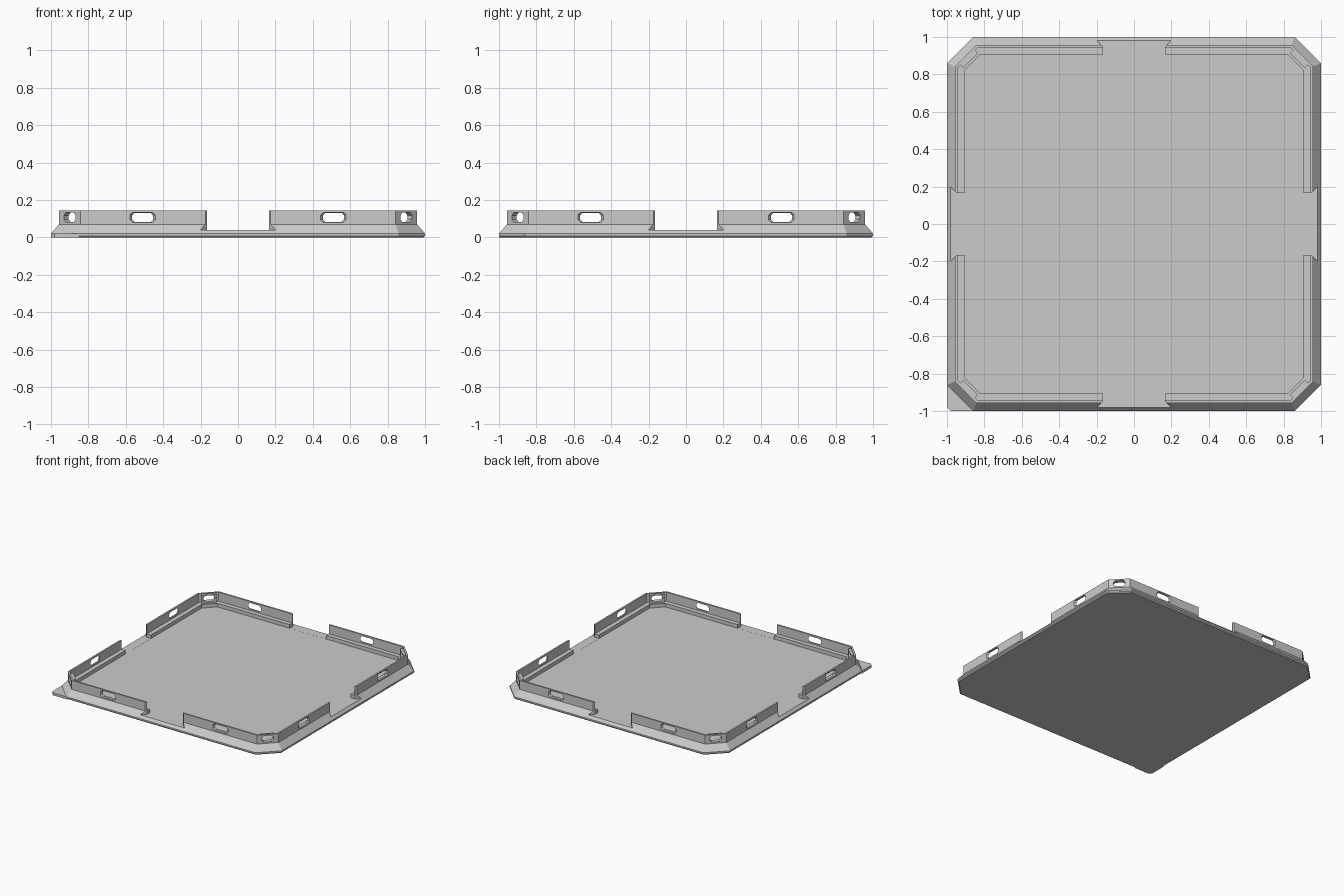
import bpy, bmesh, math
from mathutils import Matrix

if "Cube" in bpy.data.objects:
    bpy.data.objects.remove(bpy.data.objects["Cube"], do_unlink=True)

grey = bpy.data.materials.new("light grey")
grey.use_nodes = True
GREY = (0.6, 0.6, 0.6, 1)
grey.diffuse_color = GREY
grey.node_tree.nodes["Principled BSDF"].inputs["Base Color"].default_value = GREY

FLOOR, LEDGE, TOP = 0.04, 0.07, 0.143


def loft(name, rings, matrix=Matrix(), helper=False):
    """Skin a stack of equal-length point rings and cap both ends."""
    bm = bmesh.new()
    rows = [[bm.verts.new(p) for p in ring] for ring in rings]
    count = len(rows[0])
    for low, high in zip(rows, rows[1:]):
        for i in range(count):
            j = (i + 1) % count
            bm.faces.new((low[i], low[j], high[j], high[i]))
    bm.faces.new(rows[0][::-1])
    bm.faces.new(rows[-1])
    bm.transform(matrix)
    bmesh.ops.recalc_face_normals(bm, faces=bm.faces)
    mesh = bpy.data.meshes.new(name)
    bm.to_mesh(mesh)
    bm.free()
    obj = bpy.data.objects.new(name, mesh)
    bpy.context.collection.objects.link(obj)
    mesh.materials.append(grey)
    if helper:
        obj.hide_render = True
        obj.hide_viewport = True
        obj.display_type = 'WIRE'
    return obj


def prism(name, outline, z0, z1, **kw):
    return loft(name, [[(x, y, z) for x, y in outline] for z in (z0, z1)], **kw)


def octagon(half, z):
    """Square with cut corners, offset evenly from the outer edge."""
    k = half - (0.14 - (1 - half) * (2 - math.sqrt(2)))
    pts = [(half, -k), (half, k), (k, half), (-k, half),
           (-half, k), (-half, -k), (-k, -half), (k, -half)]
    return [(x, y, z) for x, y in pts]


def slot_ring(width, height, radius):
    """Rounded slot outline standing in the xz plane at y = radius."""
    w, h, c, z = width / 2, height / 2, 0.014, 0.107
    pts = [(w, -h + c), (w, h - c), (w - c, h), (-w + c, h),
           (-w, h - c), (-w, -h + c), (-w + c, -h), (w - c, -h)]
    return [(x, radius, z + dz) for x, dz in pts]


def cut(target, cutter):
    mod = target.modifiers.new(cutter.name, 'BOOLEAN')
    mod.operation = 'DIFFERENCE'
    mod.solver = 'EXACT'
    mod.object = cutter


# Tray: bevelled foot, sloping skirt, thin rim, inner ledge and floor
profile = [(0.992, 0), (1, 0.008), (1, 0.02), (0.957, LEDGE), (0.957, TOP),
           (0.943, TOP), (0.943, LEDGE), (0.907, LEDGE), (0.907, FLOOR)]
tray = loft("tray", [octagon(half, z) for half, z in profile])

# Flat square toe on one corner
prism("corner_toe", [(-0.85, -1), (-0.85, -0.85), (-1, -0.85),
                     (-1, -0.98), (-0.98, -1)], 0, 0.02)

# Openings, rim slots and corner slots, repeated on four sides
for side in range(4):
    turn = Matrix.Rotation(side * math.pi / 2, 4, 'Z')
    diagonal = Matrix.Rotation(side * math.pi / 2 + math.pi / 4, 4, 'Z')

    gap = [(-0.165, 0.89), (0.165, 0.89), (0.165, 0.947), (0.235, 1.017),
           (-0.235, 1.017), (-0.165, 0.947)]
    cut(tray, prism(f"opening_cutter_{side}", gap, FLOOR + 0.0005, 0.2,
                    matrix=turn, helper=True))

    for x in (-0.51, 0.51):
        rings = [slot_ring(0.145, 0.056, 0.962), slot_ring(0.1, 0.046, 0.935)]
        cut(tray, loft(f"slot_cutter_{side}", rings,
                       matrix=turn @ Matrix.Translation((x, 0, 0)), helper=True))

    # Corner pad behind the rim, pierced by the same slot as the rim
    pad = prism(f"corner_pad_{side}", [(-0.055, 1.236), (0.055, 1.236),
                                       (0.055, 1.26), (-0.055, 1.26)],
                LEDGE - 0.01, TOP - 0.006, matrix=diagonal)
    hole = loft(f"corner_slot_cutter_{side}",
                [slot_ring(0.088, 0.05, r) for r in (1.2, 1.3)],
                matrix=diagonal, helper=True)
    cut(tray, hole)
    cut(pad, hole)
